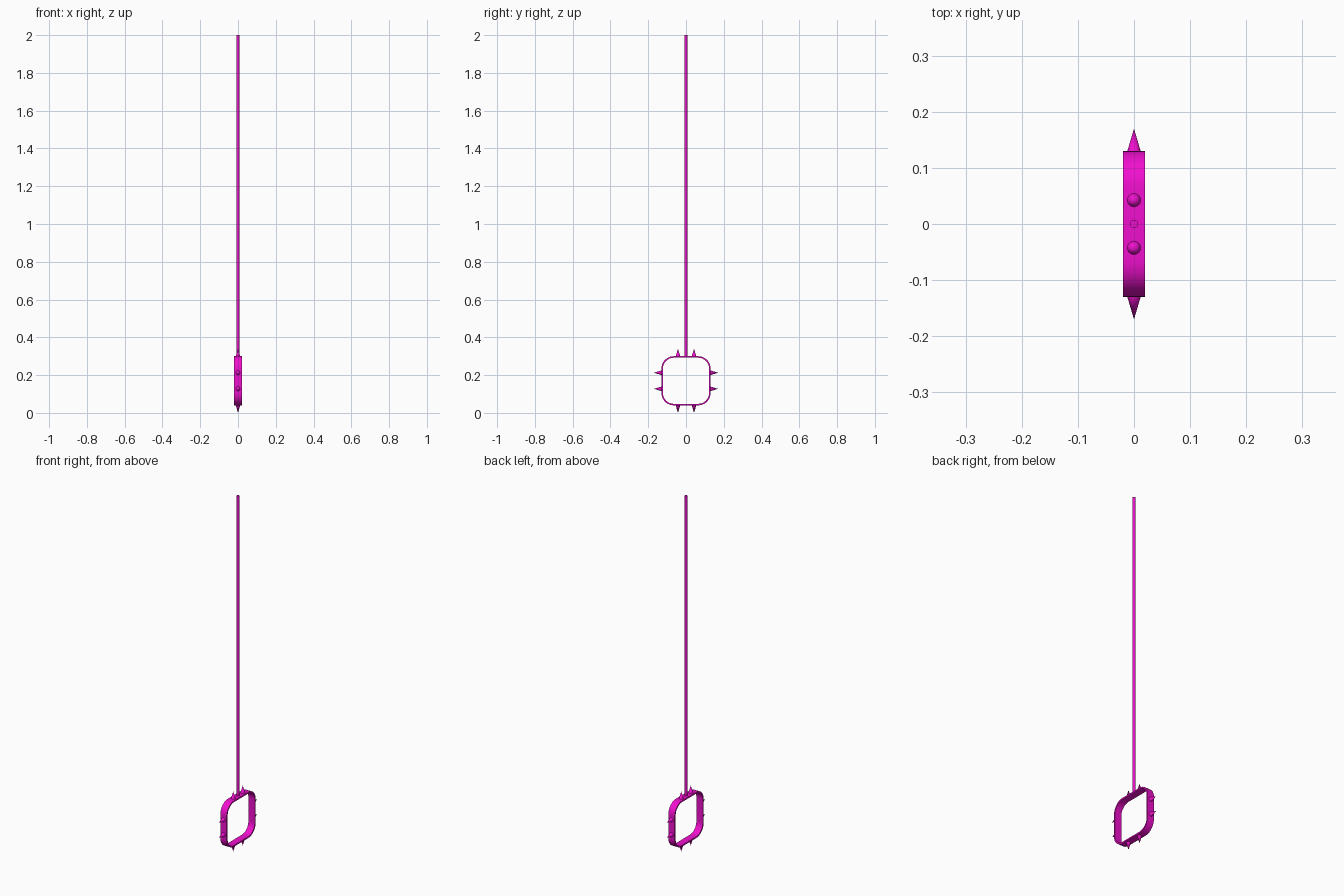
import bpy, bmesh
from math import sin, cos, pi
from mathutils import Vector, Matrix

if "Cube" in bpy.data.objects:
    bpy.data.objects.remove(bpy.data.objects["Cube"])

CZ = 0.17        # height of the ring centre
HALF = 0.13      # ring outer half size
CORNER = 0.065   # outer corner radius
THICK = 0.008    # band thickness
WIDTH = 0.04     # band width along x

mat = bpy.data.materials.new("magenta")
mat.diffuse_color = (0.88, 0.005, 0.62, 1)
mat.use_nodes = True
mat.node_tree.nodes["Principled BSDF"].inputs["Base Color"].default_value = mat.diffuse_color


def finish(name, bm, angle=40):
    bmesh.ops.recalc_face_normals(bm, faces=bm.faces)
    me = bpy.data.meshes.new(name)
    bm.to_mesh(me)
    bm.free()
    ob = bpy.data.objects.new(name, me)
    bpy.context.collection.objects.link(ob)
    me.materials.append(mat)
    bpy.ops.object.select_all(action='DESELECT')
    bpy.context.view_layer.objects.active = ob
    ob.select_set(True)
    bpy.ops.object.shade_smooth_by_angle(angle=angle * pi / 180)
    return ob


def rounded_square(half, r, steps=10):
    pts = []
    for k, (sy, sz) in enumerate([(1, 1), (-1, 1), (-1, -1), (1, -1)]):
        for i in range(steps + 1):
            a = (k + i / steps) * pi / 2
            pts.append((sy * (half - r) + r * cos(a), CZ + sz * (half - r) + r * sin(a)))
    return pts


# flat band bent into a rounded square
bm = bmesh.new()
outer = rounded_square(HALF, CORNER)
inner = rounded_square(HALF - THICK, CORNER - THICK)
loops = [[bm.verts.new((x, y, z)) for y, z in pts]
         for pts, x in ((outer, -WIDTH / 2), (outer, WIDTH / 2),
                        (inner, WIDTH / 2), (inner, -WIDTH / 2))]
n = len(outer)
for k in range(4):
    a, b = loops[k], loops[(k + 1) % 4]
    for i in range(n):
        j = (i + 1) % n
        bm.faces.new((a[i], a[j], b[j], b[i]))
finish("ring_band", bm)

# two spikes on each of the four sides
bm = bmesh.new()
for side in range(4):
    turn = Matrix.Translation((0, 0, CZ)) @ Matrix.Rotation(side * pi / 2, 4, 'X')
    for y in (-0.0425, 0.0425):
        bmesh.ops.create_cone(bm, cap_ends=True, segments=16, radius1=0.0125, radius2=0,
                              depth=0.042, matrix=turn @ Matrix.Translation((0, y, HALF + 0.019)))
finish("spikes", bm)

# long thin handle rod
bm = bmesh.new()
bottom = CZ + HALF - 0.004
bmesh.ops.create_cone(bm, cap_ends=True, segments=16, radius1=0.0075, radius2=0.0075,
                      depth=2 - bottom, matrix=Matrix.Translation((0, 0, (2 + bottom) / 2)))
finish("handle_rod", bm)
